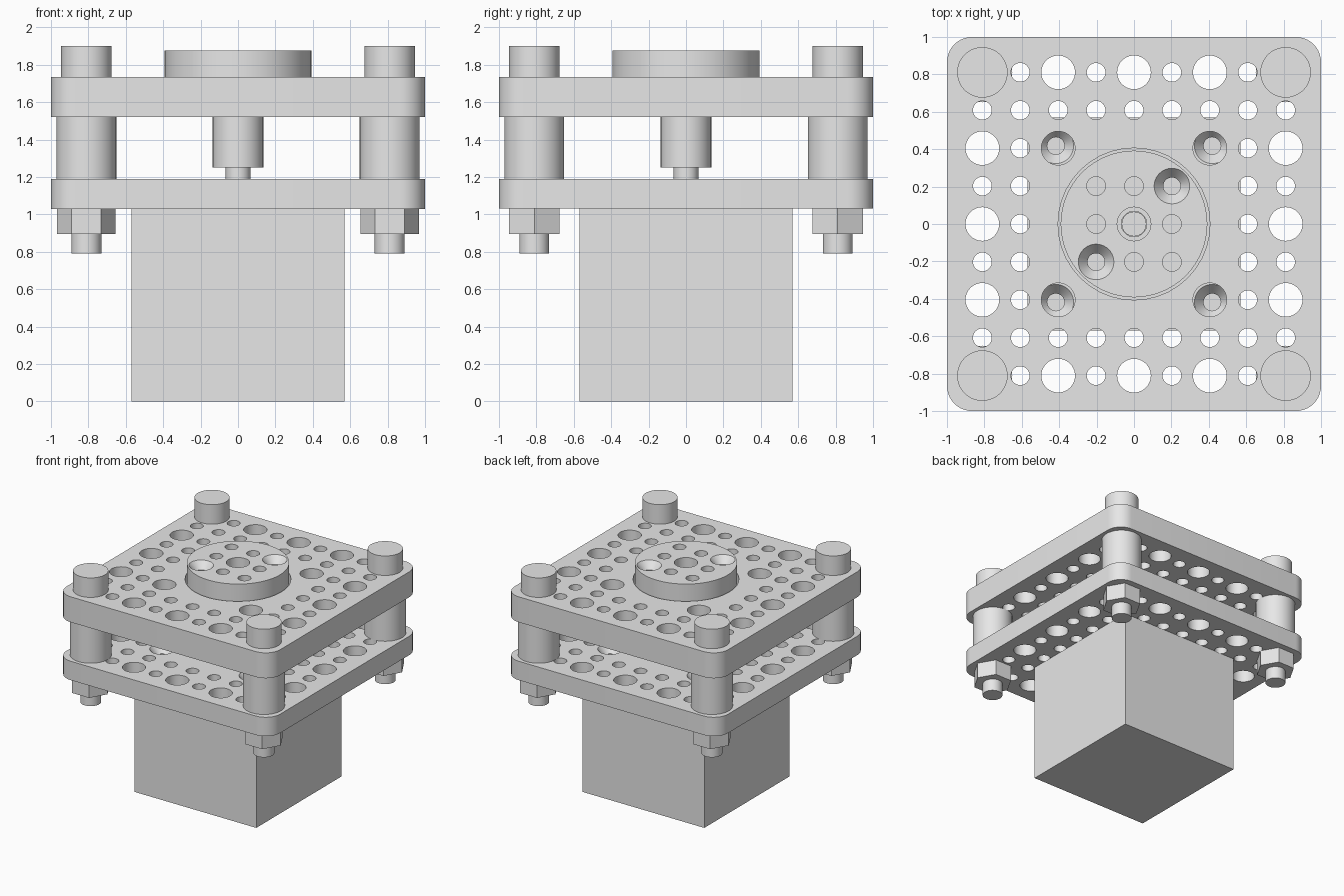
import bpy, bmesh, math
from mathutils import Matrix

if "Cube" in bpy.data.objects:
    bpy.data.objects.remove(bpy.data.objects["Cube"])

PITCH = 0.2027      # hole grid spacing
POST = 4 * PITCH    # corner post position
SMALL, LARGE, SINK = 0.05, 0.09, 0.095
SEG = 40

grey = bpy.data.materials.new("light_grey")
grey.use_nodes = True
grey.diffuse_color = (0.8, 0.8, 0.8, 1)
grey.node_tree.nodes["Principled BSDF"].inputs["Base Color"].default_value = (0.8, 0.8, 0.8, 1)


def finish(name, bm, loc=(0, 0, 0)):
    """Turn a bmesh into a smooth-shaded object with sharp corners."""
    bmesh.ops.remove_doubles(bm, verts=bm.verts, dist=1e-5)
    bmesh.ops.recalc_face_normals(bm, faces=bm.faces)
    mesh = bpy.data.meshes.new(name)
    bm.to_mesh(mesh)
    bm.free()
    mesh.polygons.foreach_set("use_smooth", [True] * len(mesh.polygons))
    mesh.set_sharp_from_angle(angle=math.radians(30))
    mesh.materials.clear()
    mesh.materials.append(grey)
    obj = bpy.data.objects.new(name, mesh)
    obj.location = loc
    bpy.context.collection.objects.link(obj)
    return obj


def circle(x, y, r, n=SEG):
    return [(x + r * math.cos(2 * math.pi * i / n), y + r * math.sin(2 * math.pi * i / n))
            for i in range(n)]


def rounded_square(half, r, n=10):
    pts = []
    for k, (sx, sy) in enumerate([(1, 1), (-1, 1), (-1, -1), (1, -1)]):
        for i in range(n + 1):
            a = math.pi / 2 * (k + i / n)
            pts.append((sx * (half - r) + r * math.cos(a), sy * (half - r) + r * math.sin(a)))
    return pts


def slab(name, outline, holes, z0, z1):
    """Extrude an outline with holes between two heights."""
    curve = bpy.data.curves.new(name, 'CURVE')
    curve.dimensions = '2D'
    curve.fill_mode = 'BOTH'
    curve.extrude = (z1 - z0) / 2
    for pts in [outline] + [circle(*h) for h in holes]:
        spline = curve.splines.new('POLY')
        spline.points.add(len(pts) - 1)
        for p, (x, y) in zip(spline.points, pts):
            p.co = (x, y, 0, 1)
        spline.use_cyclic_u = True
    temp = bpy.data.objects.new(name + "_curve", curve)
    bpy.context.collection.objects.link(temp)
    bpy.context.view_layer.update()
    mesh = bpy.data.meshes.new_from_object(temp.evaluated_get(bpy.context.evaluated_depsgraph_get()))
    bm = bmesh.new()
    bm.from_mesh(mesh)
    bpy.data.objects.remove(temp)
    bpy.data.curves.remove(curve)
    bpy.data.meshes.remove(mesh)
    bmesh.ops.translate(bm, verts=bm.verts, vec=(0, 0, (z0 + z1) / 2))
    return finish(name, bm)


def lathe(name, profile, x=0, y=0, n=SEG, closed=False):
    """Revolve (radius, z) points round a vertical axis."""
    bm = bmesh.new()
    rings = [[bm.verts.new((px, py, z)) for px, py in circle(0, 0, r, n)] for r, z in profile]
    pairs = list(zip(rings, rings[1:]))
    if closed:
        pairs.append((rings[-1], rings[0]))
    else:
        bm.faces.new(rings[0])
        bm.faces.new(rings[-1])
    for a, b in pairs:
        for i in range(n):
            j = (i + 1) % n
            bm.faces.new((a[i], a[j], b[j], b[i]))
    return finish(name, bm, (x, y, 0))


def countersink(name, x, y, z0, z1):
    """Funnel-shaped lining for a wide hole."""
    lathe(name, [(SINK, z1), (SMALL * 0.92, z1 - 0.06), (SMALL * 0.92, z0), (SINK, z0)],
          x, y, closed=True)


# Two rings of holes round the plate border: wide and narrow alternate in the outer ring
border = []
for i in range(-4, 5):
    for j in range(-4, 5):
        ring = max(abs(i), abs(j))
        if ring < 3 or abs(i) == abs(j) == 4:
            continue
        wide = ring == 4 and i % 2 == 0 and j % 2 == 0
        border.append((i * PITCH, j * PITCH, LARGE if wide else SMALL))

corners = [(sx, sy) for sx in (-1, 1) for sy in (-1, 1)]
square = rounded_square(1.0, 0.135)

# Upper plate with the round opening and screw access holes
access = [(sx * 2 * PITCH, sy * 2 * PITCH, LARGE) for sx, sy in corners]
slab("upper_plate", square, border + access + [(0, 0, 0.406)], 1.52, 1.735)

# Lower plate with countersunk motor holes
MOUNT = 0.418
mounts = [(sx * MOUNT, sy * MOUNT, SINK) for sx, sy in corners]
slab("lower_plate", square, border + mounts + [(0, 0, 0.1)], 1.03, 1.19)
for x, y, _ in mounts:
    countersink("motor_countersink", x, y, 1.03, 1.19)

# Motor block and shaft
bm = bmesh.new()
bmesh.ops.create_cube(bm, size=1, matrix=Matrix.Translation((0, 0, 0.515)) @ Matrix.Diagonal((1.14, 1.14, 1.03, 1)))
finish("motor_block", bm)
lathe("motor_shaft", [(0.066, 1.02), (0.066, 1.6)])

# Turntable disc with a grid of holes, two of them countersunk, and the hub under it
disc_holes = [(0, 0, LARGE)]
for i in (-1, 0, 1):
    for j in (-1, 0, 1):
        if i or j:
            disc_holes.append((i * PITCH, j * PITCH, SINK if i * j == 1 else SMALL))
slab("turntable_disc", circle(0, 0, 0.392, 96), disc_holes, 1.52, 1.875)
for s in (-1, 1):
    countersink("disc_countersink", s * PITCH, s * PITCH, 1.52, 1.875)
lathe("turntable_hub", [(0.135, 1.25), (0.135, 1.52), (0.068, 1.52), (0.068, 1.25)], closed=True)

# Corner posts: bolt, spacer and hexagonal nut
for sx, sy in corners:
    x, y = sx * POST, sy * POST
    lathe("corner_bolt", [(0.08, 0.79), (0.08, 1.735), (0.135, 1.735), (0.135, 1.9)], x, y)
    lathe("corner_spacer", [(0.16, 1.19), (0.16, 1.52)], x, y)
    lathe("corner_nut", [(0.157, 0.895), (0.157, 1.03)], x, y, n=6)
